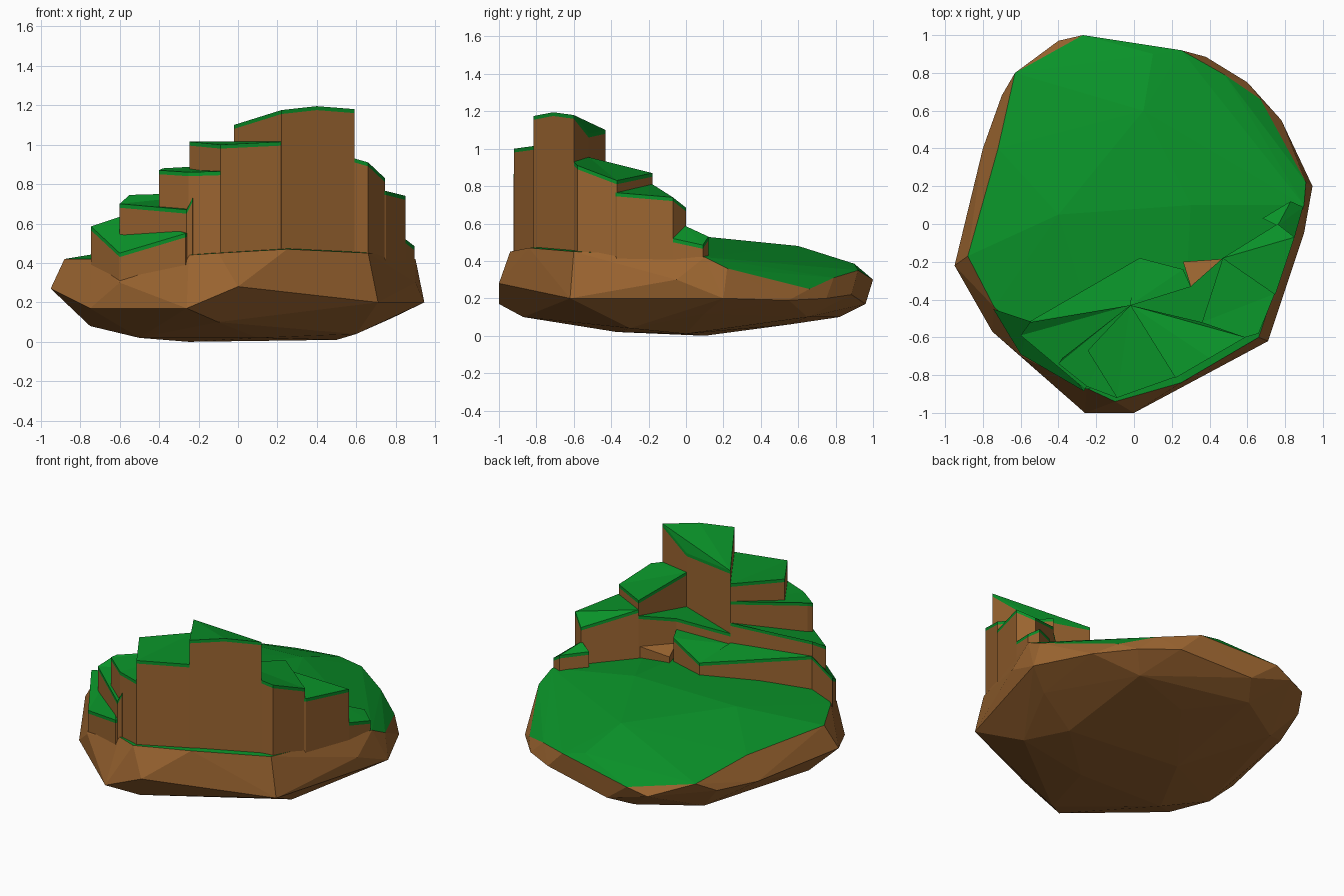
import bpy, bmesh

if "Cube" in bpy.data.objects:
    bpy.data.objects.remove(bpy.data.objects["Cube"])


def material(name, rgb):
    m = bpy.data.materials.new(name)
    m.diffuse_color = (*rgb, 1)
    m.use_nodes = True
    m.node_tree.nodes["Principled BSDF"].inputs["Base Color"].default_value = m.diffuse_color
    return m


ROCK = material("rock_brown", (0.33, 0.13, 0.03))
GRASS = material("grass_green", (0.003, 0.29, 0.022))


def finish(name, bm, mats=(ROCK, GRASS)):
    bmesh.ops.recalc_face_normals(bm, faces=bm.faces)
    mesh = bpy.data.meshes.new(name)
    bm.to_mesh(mesh)
    bm.free()
    for m in mats:
        mesh.materials.append(m)
    bpy.context.collection.objects.link(bpy.data.objects.new(name, mesh))


def terrace(name, pts, bottom=0.25, cap=0.02, top=1):
    """Vertical rock step; its sloping grass top fans out from the first point."""
    bm = bmesh.new()
    n = len(pts)
    rings = [[bm.verts.new((x, y, z)) for x, y, z in pts],
             [bm.verts.new((x, y, z - cap)) for x, y, z in pts],
             [bm.verts.new((x, y, bottom)) for x, y, z in pts]]
    for i in range(1, n - 1):
        bm.faces.new((rings[0][0], rings[0][i], rings[0][i + 1])).material_index = top
    for r, mat in ((0, top), (1, 0)):
        for i in range(n):
            j = (i + 1) % n
            bm.faces.new((rings[r][i], rings[r + 1][i], rings[r + 1][j],
                          rings[r][j])).material_index = mat
    bm.faces.new(rings[2])
    finish(name, bm)


# Boulder base: convex hull of grass points, waist points and underside points
grass = [(.9, .1, .42), (.91, .22, .36), (.67, .66, .25), (.48, .79, .31), (.25, .92, .35),
         (-.27, 1, .3), (-.63, .8, .34), (-.72, .4, .4), (-.88, -.17, .42),
         (-.74, -.44, .42), (.3, .1, .53), (-.4, .05, .5), (.05, .6, .48), (.1, .9, .385)]
waist = [(-.1, -.94, .45), (.25, -.84, .47), (.66, -.6, .45), (-.25, -.87, .44),
         (-.6, -.7, .3), (-.26, -1, .17), (0, -1, .28), (.71, -.62, .2), (.9, -.05, .3),
         (.945, .2, .2), (.78, .55, .19), (.6, .75, .2), (.38, .885, .22), (-.4, .97, .26),
         (-.7, .68, .27), (-.8, .4, .25), (-.95, -.22, .27), (-.75, -.57, .17), (-.1, .96, .17)]
under = [(-.1, -.87, .1), (-.75, -.2, .08), (-.5, -.35, .02), (-.25, .1, 0), (.5, 0, .01),
         (.6, -.3, .04), (.78, .1, .12), (.5, .65, .1), (-.2, .82, .1), (-.55, .6, .1),
         (.1, -.37, .02), (.1, .55, .06)]
bm = bmesh.new()
green = {bm.verts.new(p) for p in grass}
for p in waist + under:
    bm.verts.new(p)
bmesh.ops.convex_hull(bm, input=bm.verts)
bmesh.ops.delete(bm, geom=[v for v in bm.verts if not v.link_faces], context='VERTS')
bmesh.ops.recalc_face_normals(bm, faces=bm.faces)
green = {v for v in green if v.is_valid}
for f in bm.faces:
    f.material_index = int(f.normal.z > .9 or all(v in green for v in f.verts))
finish("boulder_base", bm)

# Summit block and the steps descending to the left
cx, cy = -.02, -.43
terrace("summit", [(cx, cy, 1.1), (.22, -.815, 1.175), (.4, -.71, 1.195), (.59, -.6, 1.18),
                   (.36, -.52, 1.08)])
terrace("left_step_1", [(cx, cy, 1.015), (-.245, -.67, 1.015), (-.09, -.92, 1.0),
                        (.22, -.81, 1.015)])
terrace("left_step_2", [(cx, cy, .9), (-.38, -.71, .88), (-.4, -.74, .87),
                        (-.25, -.86, .86), (-.09, -.921, .865)])
terrace("left_step_3", [(cx, cy, .76), (-.55, -.52, .745), (-.6, -.59, .7),
                        (-.26, -.875, .67), (-.23, -.87, .73)])
terrace("left_step_4", [(-.55, -.515, .65), (-.745, -.45, .585), (-.6, -.69, .45),
                        (-.265, -.885, .55), (cx, cy, .63), (.03, -.18, .58)])

# Steps descending to the right
terrace("right_step_1", [(.36, -.52, .955), (.59, -.6, .93), (.66, -.58, .91),
                         (.745, -.37, .83), (.47, -.18, .87)])
terrace("right_step_2", [(.47, -.18, .81), (.69, -.42, .77), (.75, -.37, .765),
                         (.85, -.07, .74), (.76, 0, .685)])
terrace("right_step_3", [(.76, -.01, .59), (.85, -.07, .52), (.895, .09, .485),
                         (.83, .12, .53), (.68, .03, .56)])

# Ledges on the back of the summit
terrace("back_ledge_high", [(.36, -.52, .73), (.47, -.18, .77), (.3, -.33, .74), (cx, cy, .69)])
terrace("back_ledge_low", [(cx, cy, .62), (.3, -.33, .67), (.26, -.24, .66), (.03, -.18, .58)])
terrace("back_bare_rock", [(.47, -.185, .57), (.26, -.2, .55), (.3, -.33, .58)], top=0)
